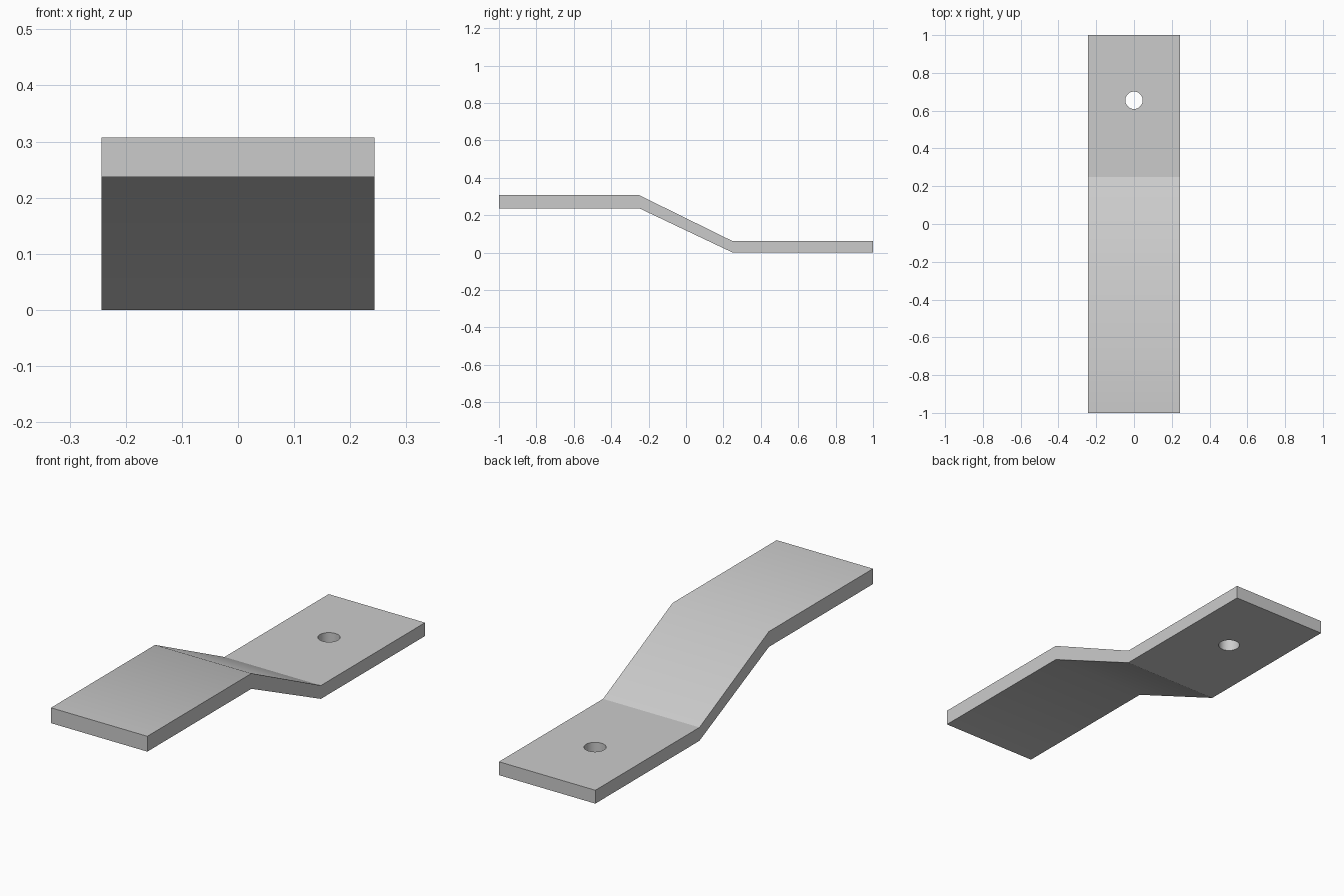
import bpy
import bmesh
import math

default = bpy.data.objects.get("Cube")
if default:
    bpy.data.objects.remove(default, do_unlink=True)

HALF_WIDTH = 0.243
BEND = 0.25

# Plain grey metal
grey = bpy.data.materials.new("grey_metal")
grey.use_nodes = True
colour = (0.6, 0.6, 0.6, 1.0)
grey.diffuse_color = colour
grey.node_tree.nodes["Principled BSDF"].inputs["Base Color"].default_value = colour

# Offset strap: side profile (y, z) extruded across the width
profile = [(-1, 0.237), (-BEND, 0.237), (BEND, 0), (1, 0),
           (1, 0.061), (BEND, 0.061), (-BEND, 0.307), (-1, 0.307)]
bm = bmesh.new()
side = bm.faces.new([bm.verts.new((-HALF_WIDTH, y, z)) for y, z in profile])
swept = bmesh.ops.extrude_face_region(bm, geom=[side])["geom"]
bmesh.ops.translate(bm, vec=(2 * HALF_WIDTH, 0, 0),
                    verts=[v for v in swept if isinstance(v, bmesh.types.BMVert)])
bmesh.ops.recalc_face_normals(bm, faces=bm.faces)
mesh = bpy.data.meshes.new("offset_strap")
bm.to_mesh(mesh)
bm.free()
strap = bpy.data.objects.new("offset_strap", mesh)
bpy.context.collection.objects.link(strap)
mesh.materials.append(grey)

# Bolt hole through the lower end
bpy.ops.mesh.primitive_cylinder_add(vertices=32, radius=0.046, depth=0.4,
                                    location=(0, 0.655, 0.03))
cutter = bpy.context.object
cutter.name = "hole_cutter"
cutter.hide_render = True
cutter.data.materials.append(grey)
cut = strap.modifiers.new("bolt_hole", "BOOLEAN")
cut.operation = "DIFFERENCE"
cut.solver = "EXACT"
cut.object = cutter

bpy.ops.object.select_all(action="DESELECT")
strap.select_set(True)
bpy.context.view_layer.objects.active = strap
bpy.ops.object.modifier_apply(modifier=cut.name)
bpy.data.objects.remove(cutter, do_unlink=True)

# Soft upper bend and hole wall, crisp lower bend
bpy.ops.object.shade_smooth_by_angle(angle=math.radians(30))
for edge in strap.data.edges:
    if all(abs(strap.data.vertices[i].co.y - BEND) < 0.001 for i in edge.vertices):
        edge.use_edge_sharp = True
